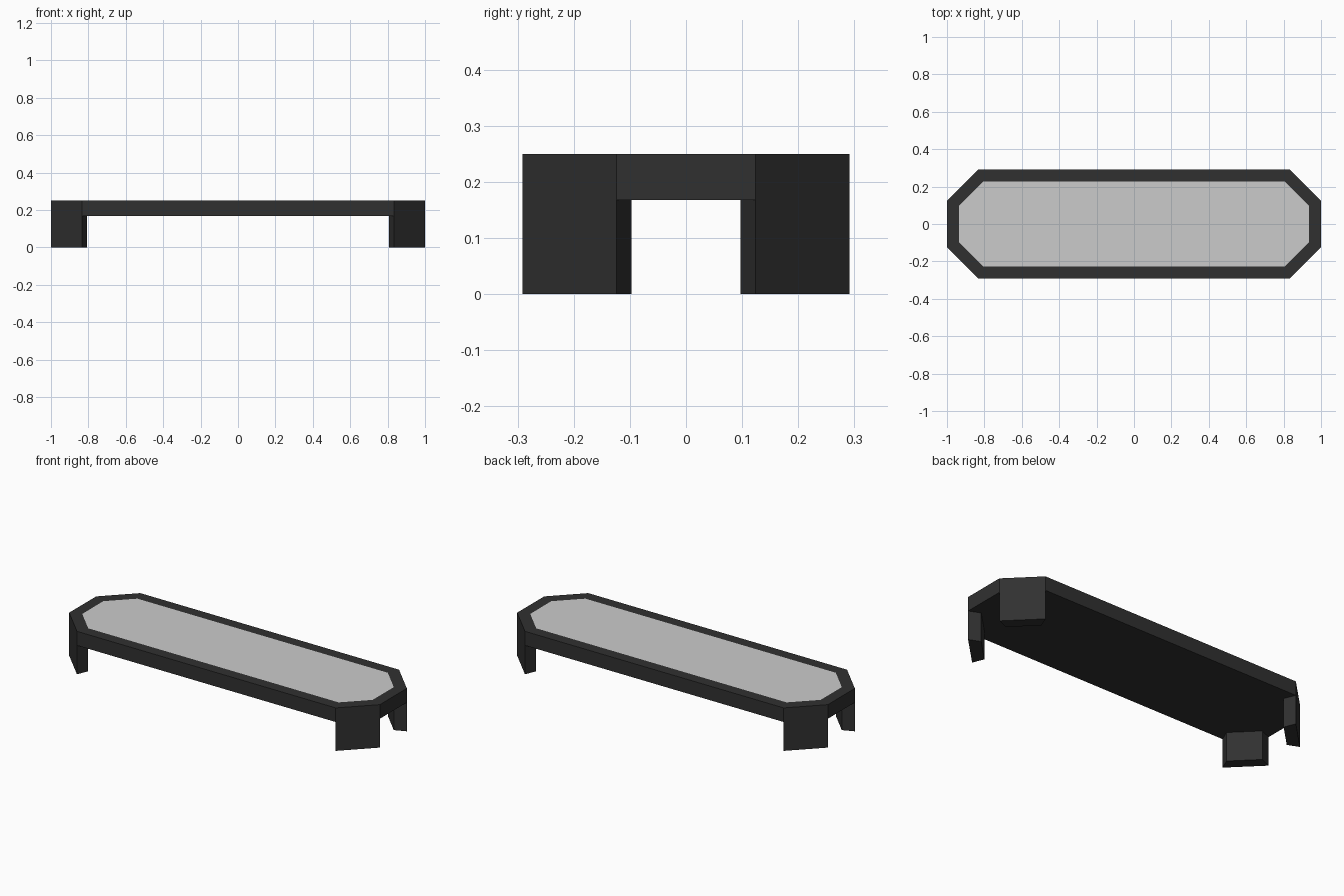
import bpy, bmesh

if "Cube" in bpy.data.objects:
    bpy.data.objects.remove(bpy.data.objects["Cube"])

TOP, UNDER = 0.25, 0.168      # tabletop surface and underside heights
RIM = 0.065                   # width of the frame border


def octagon(x, y, chamfer):
    """Corners of a rectangle with 45 degree cut corners, counter-clockwise."""
    a, b = x - chamfer, y - chamfer
    return [(x, -b), (x, b), (a, y), (-a, y), (-x, b), (-x, -b), (-a, -y), (a, -y)]


def add_object(name, bm, color=None):
    bmesh.ops.recalc_face_normals(bm, faces=bm.faces)
    mesh = bpy.data.meshes.new(name)
    bm.to_mesh(mesh)
    bm.free()
    obj = bpy.data.objects.new(name, mesh)
    bpy.context.collection.objects.link(obj)
    if color:
        mat = bpy.data.materials.new(name + "_colour")
        mat.diffuse_color = color
        mat.use_nodes = True
        mat.node_tree.nodes["Principled BSDF"].inputs["Base Color"].default_value = mat.diffuse_color
        mesh.materials.append(mat)
    return obj


# Frame: octagonal slab
bm = bmesh.new()
bottom = bm.faces.new([bm.verts.new((x, y, UNDER)) for x, y in octagon(1.0, 0.291, 0.167)])
slab = bmesh.ops.extrude_face_region(bm, geom=[bottom], use_keep_orig=True)["geom"]
top = next(g for g in slab if isinstance(g, bmesh.types.BMFace))
bmesh.ops.translate(bm, vec=(0, 0, TOP - UNDER), verts=top.verts)
bmesh.ops.recalc_face_normals(bm, faces=bm.faces)

# Inset both sides to make the mitred border
bmesh.ops.inset_region(bm, faces=[top], thickness=RIM, use_even_offset=True)
panel_outline = [v.co.copy() for v in top.verts]
border = bmesh.ops.inset_region(bm, faces=[bottom], thickness=RIM, use_even_offset=True)["faces"]

# Legs: the four diagonal border pieces pulled down to the floor
corners = [f for f in border
           if abs(f.calc_center_median().x) > 0.7 and abs(f.calc_center_median().y) > 0.1]
legs = bmesh.ops.extrude_discrete_faces(bm, faces=corners)["faces"]
for leg in legs:
    bmesh.ops.translate(bm, vec=(0, 0, -UNDER), verts=leg.verts)

# Opening in the frame for the panel
bmesh.ops.delete(bm, geom=[top], context="FACES_ONLY")
add_object("frame_with_legs", bm, (0.03, 0.03, 0.03, 1))

# Top panel: flush grey inlay
bm = bmesh.new()
panel = bm.faces.new([bm.verts.new(co) for co in panel_outline])
panel.normal_update()
if panel.normal.z < 0:
    panel.normal_flip()
mesh = bpy.data.meshes.new("top_panel")
bm.to_mesh(mesh)
bm.free()
bpy.context.collection.objects.link(bpy.data.objects.new("top_panel", mesh))
